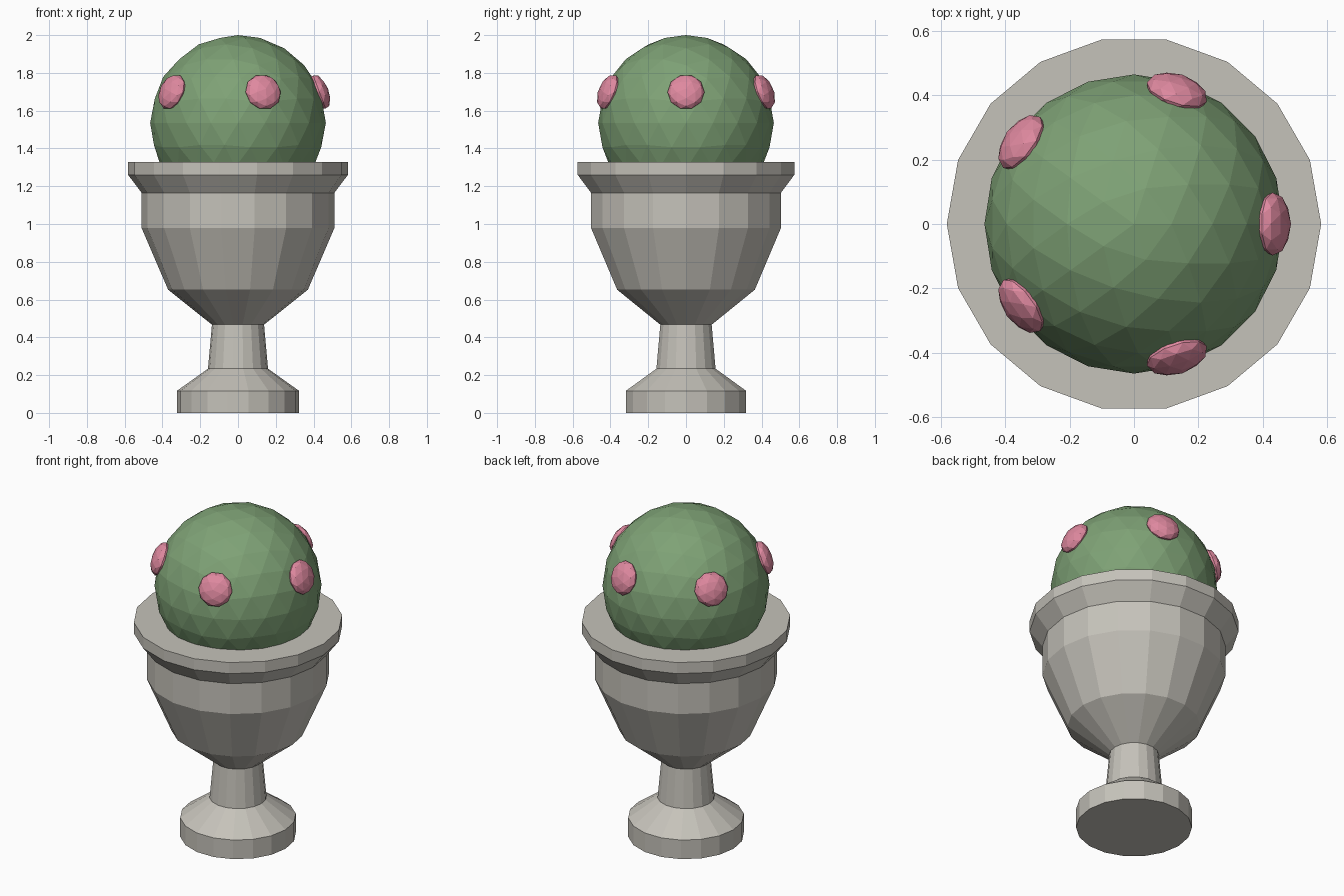
import bpy
import bmesh
import math
from mathutils import Matrix, Vector

cube = bpy.data.objects.get("Cube")
if cube:
    bpy.data.objects.remove(cube, do_unlink=True)


def make_material(name, rgb):
    mat = bpy.data.materials.new(name)
    mat.use_nodes = True
    mat.diffuse_color = (*rgb, 1)
    bsdf = next(n for n in mat.node_tree.nodes if n.type == 'BSDF_PRINCIPLED')
    bsdf.inputs["Base Color"].default_value = (*rgb, 1)
    return mat


stone = make_material("stone", (0.56, 0.54, 0.49))
green = make_material("cactus green", (0.21, 0.36, 0.18))
pink = make_material("flower pink", (0.74, 0.25, 0.35))


def add_object(name, bm, mat):
    bmesh.ops.recalc_face_normals(bm, faces=bm.faces)
    mesh = bpy.data.meshes.new(name)
    bm.to_mesh(mesh)
    bm.free()
    mesh.materials.append(mat)
    obj = bpy.data.objects.new(name, mesh)
    bpy.context.collection.objects.link(obj)
    return obj


def lathe(name, profile, mat, sides=18):
    """Closed faceted solid turned from (radius, height) points."""
    bm = bmesh.new()
    rings = []
    for radius, z in profile:
        rings.append([bm.verts.new((radius * math.cos(math.tau * i / sides),
                                    radius * math.sin(math.tau * i / sides), z))
                      for i in range(sides)])
    for low, high in zip(rings, rings[1:]):
        for i in range(sides):
            j = (i + 1) % sides
            bm.faces.new((low[i], low[j], high[j], high[i]))
    bm.faces.new(rings[0][::-1])
    bm.faces.new(rings[-1])
    return add_object(name, bm, mat)


def ball(name, radius, matrix, subdivisions, mat):
    bm = bmesh.new()
    bmesh.ops.create_icosphere(bm, subdivisions=subdivisions, radius=radius)
    obj = add_object(name, bm, mat)
    obj.matrix_world = matrix
    return obj


# Stone urn, stacked from the ground up
lathe("urn_foot", [(0.323, 0), (0.323, 0.117), (0.159, 0.234)], stone)
lathe("urn_stem", [(0.159, 0.234), (0.138, 0.467)], stone)
lathe("urn_bowl", [(0.138, 0.467), (0.37, 0.652), (0.51, 0.978), (0.51, 1.165)], stone)
lathe("urn_rim", [(0.51, 1.165), (0.582, 1.26), (0.582, 1.328)], stone)

# Round cactus resting in the bowl
centre = Vector((0, 0, 1.535))
cactus_radius = 0.465
ball("cactus", cactus_radius, Matrix.Translation(centre), 3, green)

# Ring of five flattened blossoms, each facing outward
elevation = math.radians(20.8)
for i in range(5):
    turn = math.tau * i / 5
    normal = Vector((math.cos(turn) * math.cos(elevation),
                     math.sin(turn) * math.cos(elevation),
                     math.sin(elevation)))
    place = (Matrix.Translation(centre + normal * (cactus_radius - 0.004))
             @ Matrix.Rotation(turn, 4, 'Z')
             @ Matrix.Rotation(math.pi / 2 - elevation, 4, 'Y')
             @ Matrix.Diagonal((1, 1, 0.5, 1)))
    ball(f"blossom_{i + 1}", 0.098, place, 2, pink)
